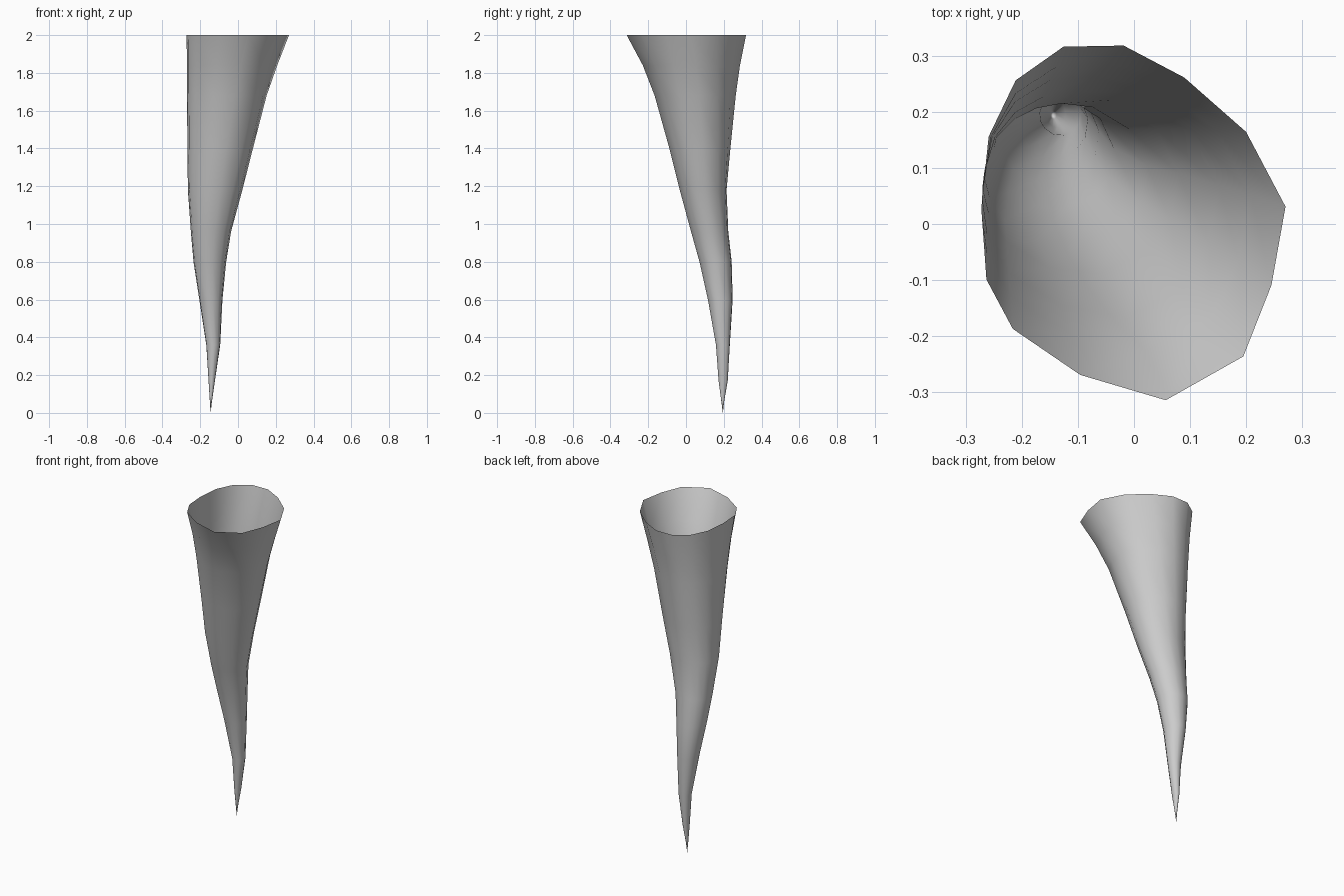
import bpy, bmesh
from math import cos, sin, atan2

if "Cube" in bpy.data.objects:
    bpy.data.objects.remove(bpy.data.objects["Cube"])

# Irregular rim outline of the open top, in plan
RIM = [(.27, .03), (.20, .163), (.09, .26), (-.018, .317), (-.125, .315),
       (-.21, .255), (-.258, .155), (-.271, .025), (-.262, -.10), (-.215, -.188),
       (-.095, -.27), (.057, -.315), (.195, -.237), (.245, -.11)]

# Horn sections: z, x min, x max, y min, y max
SECTIONS = [
    (2.00, -.271, .27, -.315, .317),
    (1.84, -.27, .208, -.23, .285),
    (1.68, -.27, .152, -.168, .263),
    (1.40, -.268, .08, -.09, .235),
    (1.18, -.266, .024, -.035, .215),
    (0.96, -.25, -.036, .025, .224),
    (0.80, -.236, -.062, .07, .242),
    (0.60, -.205, -.082, .115, .247),
    (0.36, -.168, -.094, .158, .232),
    (0.17, -.156, -.122, .172, .221),
    (0.06, -.149, -.138, .187, .202),
]
TIP = (-.145, .195, 0)

bm = bmesh.new()
rings = []
for z, x0, x1, y0, y1 in SECTIONS:
    blend = max(0, (z - 1.2) / .8)      # round below, irregular at the rim
    ring = []
    for px, py in RIM:
        a = atan2(py, px)
        u = blend * px / .27 + (1 - blend) * cos(a)
        v = blend * py / .316 + (1 - blend) * sin(a)
        ring.append(bm.verts.new(((x0 + x1) / 2 + u * (x1 - x0) / 2,
                                  (y0 + y1) / 2 + v * (y1 - y0) / 2, z)))
    rings.append(ring)

# Side walls, left open at the top
n = len(RIM)
for upper, lower in zip(rings, rings[1:]):
    for i in range(n):
        j = (i + 1) % n
        bm.faces.new((upper[i], lower[i], lower[j], upper[j]))

# Pointed tip
tip = bm.verts.new(TIP)
for i in range(n):
    bm.faces.new((rings[-1][i], tip, rings[-1][(i + 1) % n]))

bmesh.ops.recalc_face_normals(bm, faces=bm.faces)
for f in bm.faces:
    f.smooth = True
mesh = bpy.data.meshes.new("horn")
bm.to_mesh(mesh)
bm.free()
bpy.context.collection.objects.link(bpy.data.objects.new("horn", mesh))
